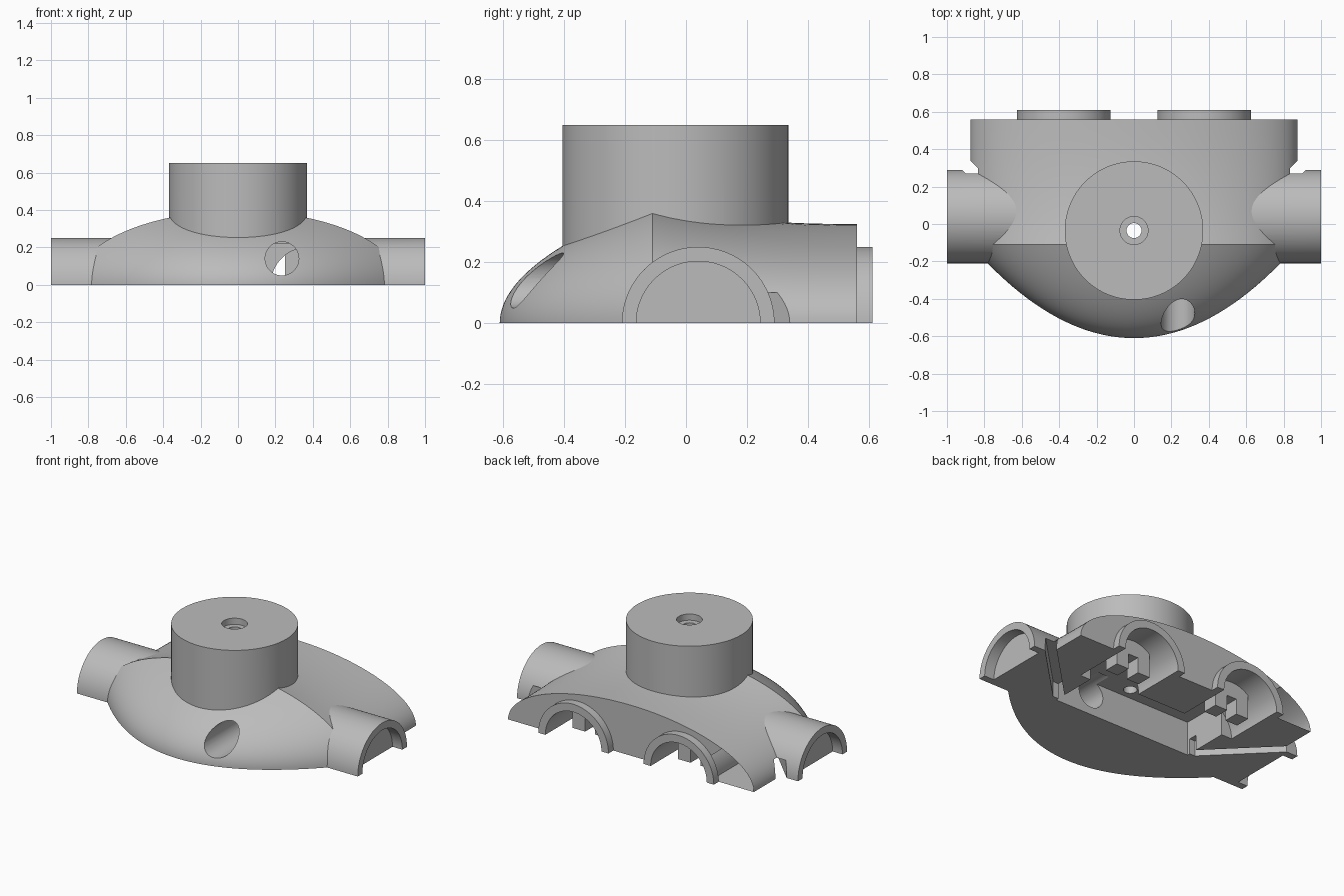
import bpy, bmesh, math
from mathutils import Matrix, Vector

if "Cube" in bpy.data.objects:
    bpy.data.objects.remove(bpy.data.objects["Cube"])

grey = bpy.data.materials.new("plain_grey")
grey.diffuse_color = (0.5, 0.5, 0.5, 1)
grey.use_nodes = True
grey.node_tree.nodes["Principled BSDF"].inputs["Base Color"].default_value = grey.diffuse_color


def add(name, bm):
    bmesh.ops.recalc_face_normals(bm, faces=bm.faces)
    me = bpy.data.meshes.new(name)
    bm.to_mesh(me)
    bm.free()
    me.materials.append(grey)
    ob = bpy.data.objects.new(name, me)
    bpy.context.collection.objects.link(ob)
    return ob


def cyl(name, axis, a, b, centre, r, n=96):
    """Cylinder from a to b along an axis; centre gives the other two coordinates."""
    bm = bmesh.new()
    bmesh.ops.create_cone(bm, cap_ends=True, segments=n, radius1=r, radius2=r, depth=abs(b - a))
    m = (a + b) / 2
    if axis == 'X':
        loc, rot = (m, *centre), Matrix.Rotation(math.pi / 2, 4, 'Y')
    elif axis == 'Y':
        loc, rot = (centre[0], m, centre[1]), Matrix.Rotation(math.pi / 2, 4, 'X')
    else:
        loc, rot = (*centre, m), Matrix.Identity(4)
    bmesh.ops.transform(bm, matrix=Matrix.Translation(loc) @ rot, verts=bm.verts)
    return add(name, bm)


def prism(name, pts, z0, z1):
    """Vertical prism over a plan outline."""
    bm = bmesh.new()
    f = bm.faces.new([bm.verts.new((x, y, z0)) for x, y in pts])
    g = bmesh.ops.extrude_face_region(bm, geom=[f])
    bmesh.ops.translate(bm, vec=(0, 0, z1 - z0),
                        verts=[v for v in g["geom"] if isinstance(v, bmesh.types.BMVert)])
    return add(name, bm)


def box(name, x0, x1, y0, y1, z0, z1):
    return prism(name, [(x0, y0), (x1, y0), (x1, y1), (x0, y1)], z0, z1)


def combine(target, other, op):
    other.hide_render = True
    m = target.modifiers.new("cut", 'BOOLEAN')
    m.operation, m.solver, m.object = op, 'EXACT', other
    bpy.context.view_layer.objects.active = target
    bpy.ops.object.modifier_apply(modifier=m.name)
    bpy.data.objects.remove(other, do_unlink=True)


# Rounded hull: elliptical rings, paraboloid nose, slightly falling back
rings = []
for i in range(28):
    s = 0.012 + (1 - 0.012) * i / 27
    rings.append((-0.61 + 0.5 * s * s, 0.875 * s, 0.395 * s))
for i in range(1, 13):
    v = i / 12
    rings.append((-0.11 + 0.67 * v, 0.875, 0.325 + 0.07 * (1 - v) ** 2.5))
N = 128
bm = bmesh.new()
loops = [[bm.verts.new((w * math.cos(2 * math.pi * k / N), y, h * math.sin(2 * math.pi * k / N)))
          for k in range(N)] for y, w, h in rings]
for a, b in zip(loops, loops[1:]):
    for k in range(N):
        bm.faces.new((a[k], a[(k + 1) % N], b[(k + 1) % N], b[k]))
bm.faces.new(loops[0])
bm.faces.new(loops[-1])
body = add("housing_shell", bm)

# Tower, side pipes and rear tubes
combine(body, cyl("tower", 'Z', 0.05, 0.65, (0, -0.035), 0.37, 128), 'UNION')
for s in (-1, 1):
    combine(body, cyl("side_pipe", 'X', 0.3 * s, 1.0 * s, (0.04, 0), 0.25), 'UNION')
    combine(body, cyl("rear_tube", 'Y', 0.3, 0.61, (0.375 * s, 0), 0.25), 'UNION')

# Inner chamber, pipe recesses, tube bores and diagonal slots
combine(body, box("chamber", -0.5, 0.5, -0.11, 0.25, -0.5, 0.22), 'DIFFERENCE')
for s in (-1, 1):
    combine(body, cyl("pipe_recess", 'X', 0.93 * s, 1.1 * s, (0.04, 0), 0.203), 'DIFFERENCE')
    combine(body, cyl("tube_bore", 'Y', 0.2, 0.7, (0.375 * s, 0), 0.2), 'DIFFERENCE')
    slot = [(0.445, -0.09), (0.54, -0.09), (1.05, 0.42), (1.05, 0.515)]
    combine(body, prism("slot", [(x * s, y) for x, y in slot], -0.5, 0.1), 'DIFFERENCE')
    # Notched block standing inside each bore
    block = box("bore_block", 0.375 * s - 0.125, 0.375 * s + 0.125, 0.34, 0.44, -0.1, 0.22)
    combine(block, box("notch", 0.375 * s - 0.035, 0.375 * s + 0.035, 0.3, 0.5, -0.2, 0.1), 'DIFFERENCE')
    combine(body, block, 'UNION')

# Front port and stepped tower hole
combine(body, cyl("front_port", 'Y', -0.8, 0.0, (0.235, 0.14), 0.09, 64), 'DIFFERENCE')
combine(body, cyl("tower_hole", 'Z', -0.1, 0.8, (0, -0.035), 0.04, 48), 'DIFFERENCE')
combine(body, cyl("tower_step", 'Z', 0.61, 0.8, (0, -0.035), 0.075, 48), 'DIFFERENCE')

# Flat base
combine(body, box("below_base", -2, 2, -2, 2, -1, 0), 'DIFFERENCE')

bpy.ops.object.select_all(action='DESELECT')
body.select_set(True)
bpy.context.view_layer.objects.active = body
bpy.ops.object.shade_smooth_by_angle(angle=math.radians(22))
